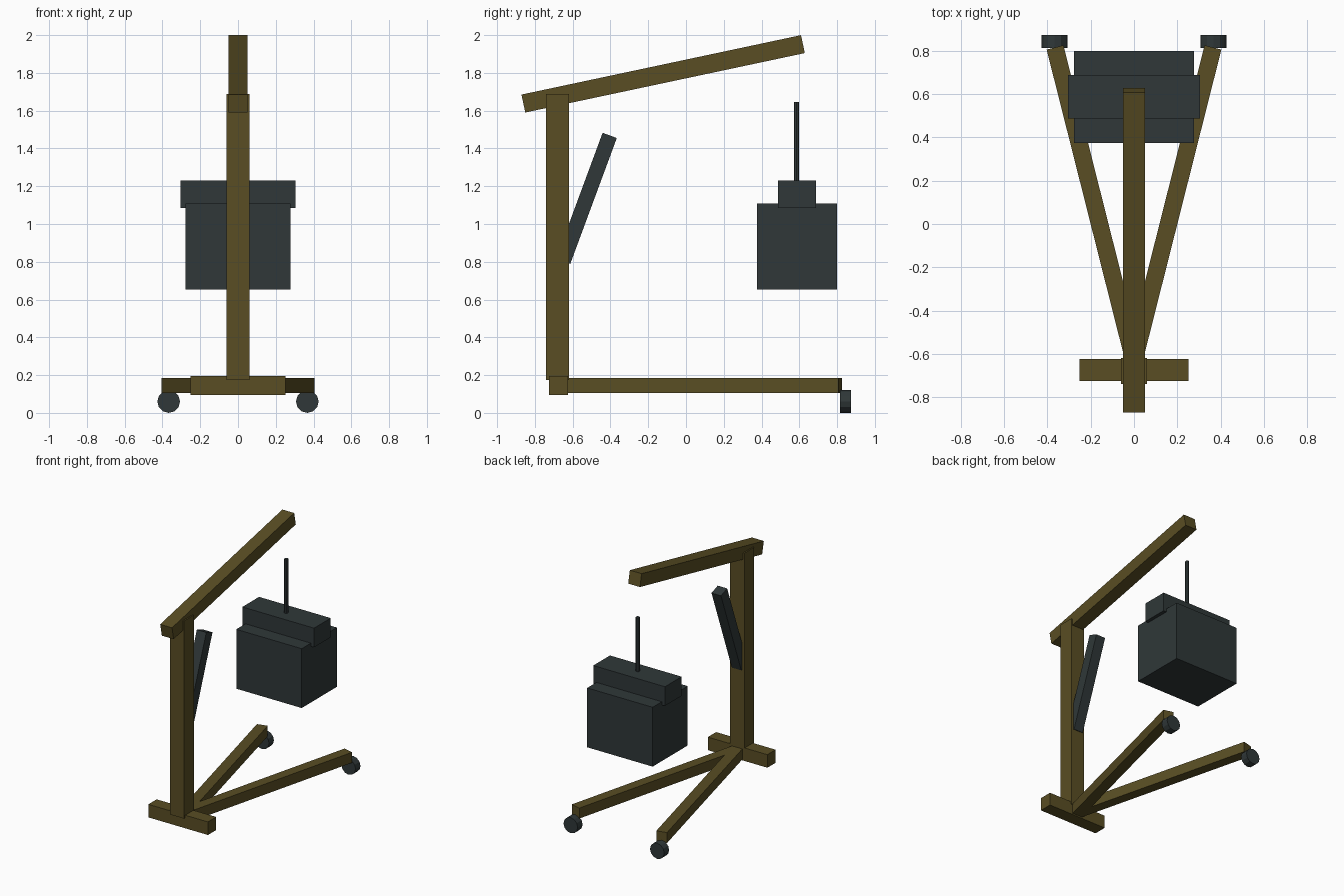
import bpy
import math
from mathutils import Vector

if "Cube" in bpy.data.objects:
    bpy.data.objects.remove(bpy.data.objects["Cube"])


def material(name, rgb):
    m = bpy.data.materials.new(name)
    m.diffuse_color = (*rgb, 1)
    m.use_nodes = True
    m.node_tree.nodes["Principled BSDF"].inputs["Base Color"].default_value = m.diffuse_color
    return m


OLIVE = material("olive_paint", (0.100, 0.075, 0.017))
GREY = material("dark_grey_metal", (0.029, 0.039, 0.040))


def finish(name, mat):
    ob = bpy.context.object
    ob.name = name
    ob.data.materials.append(mat)
    return ob


def box(name, centre, size, mat, rot=(0, 0, 0)):
    bpy.ops.mesh.primitive_cube_add(size=1, location=centre, rotation=rot)
    ob = finish(name, mat)
    ob.scale = size
    return ob


def cylinder(name, centre, radius, depth, sides, mat, rot=(0, 0, 0)):
    bpy.ops.mesh.primitive_cylinder_add(vertices=sides, radius=radius, depth=depth,
                                        location=centre, rotation=rot)
    return finish(name, mat)


# Frame: rear cross bar, upright post and tilted boom
box("rear_cross_bar", (0, -0.675, 0.145), (0.505, 0.1, 0.1), OLIVE)
box("upright_post", (0, -0.68, 0.932), (0.12, 0.12, 1.515), OLIVE)
box("boom", (0, -0.121, 1.795), (0.1, 1.513, 0.097), OLIVE, (math.radians(12), 0, 0))

# Splayed legs with front wheels
for side, label in ((-1, "left"), (1, "right")):
    start, end = Vector((0, -0.63, 0.145)), Vector((side * 0.365, 0.816, 0.145))
    d = end - start
    box(label + "_leg", (start + end) / 2, (0.08, d.length, 0.08), OLIVE,
        (0, 0, -math.atan2(d.x, d.y)))
    cylinder(label + "_wheel", (side * 0.367, 0.844, 0.06), 0.06, 0.06, 12, GREY,
             (math.pi / 2, 0, 0))

# Hydraulic ram leaning out of the post
box("hydraulic_ram", (0, -0.527, 1.136), (0.08, 0.08, 0.71), GREY,
    (math.radians(-20.3), 0, 0))

# Hanging engine block, cylinder head and lifting rod
box("engine_block", (0, 0.588, 0.882), (0.555, 0.425, 0.455), GREY)
box("engine_head", (0, 0.588, 1.158), (0.608, 0.202, 0.147), GREY)
cylinder("lifting_rod", (0, 0.585, 1.425), 0.0145, 0.44, 8, GREY)
